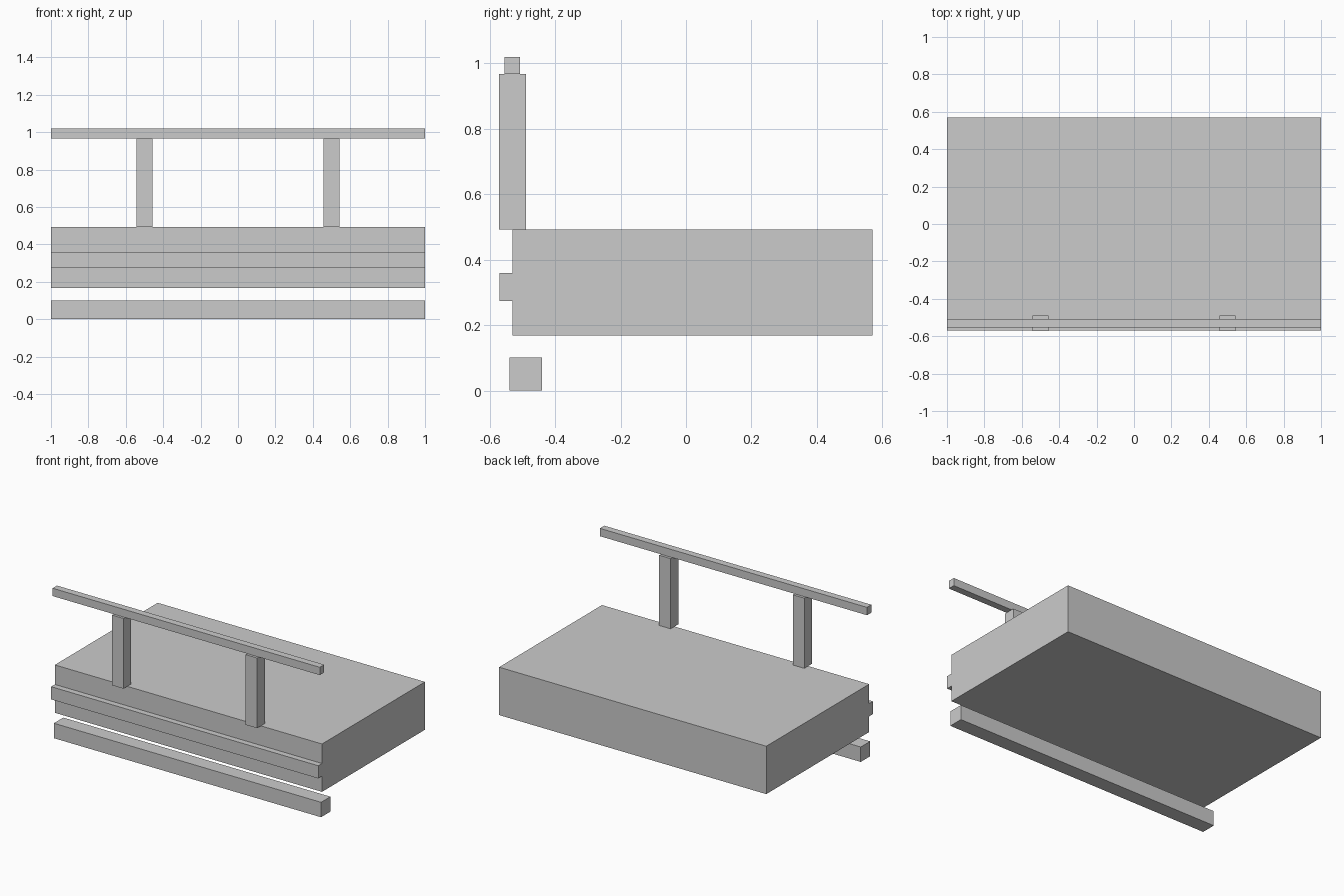
import bpy

if "Cube" in bpy.data.objects:
    bpy.data.objects.remove(bpy.data.objects["Cube"])

grey = bpy.data.materials.new("light grey")
grey.diffuse_color = (0.6, 0.6, 0.6, 1.0)
grey.use_nodes = True
grey.node_tree.nodes["Principled BSDF"].inputs["Base Color"].default_value = grey.diffuse_color


def box(name, x, y, z):
    """Box from (min, max) ranges on each axis."""
    bpy.ops.mesh.primitive_cube_add(size=1)
    ob = bpy.context.object
    ob.name = name
    ob.location = [(a + b) / 2 for a, b in (x, y, z)]
    ob.scale = [b - a for a, b in (x, y, z)]
    bpy.ops.object.transform_apply(location=True, rotation=False, scale=True)
    ob.data.materials.append(grey)
    return ob


full = (-1.0, 1.0)

# Main platform slab
box("platform", full, (-0.53, 0.57), (0.168, 0.492))
# Beam set half into the front face
box("front_beam", full, (-0.57, -0.49), (0.274, 0.36))
# Separate low beam under the front edge
box("lower_beam", full, (-0.54, -0.44), (0.0, 0.101))
# Railing: two posts and the handrail
for side, cx in (("left", -0.5), ("right", 0.5)):
    box(side + "_post", (cx - 0.043, cx + 0.043), (-0.571, -0.489), (0.492, 0.967))
box("handrail", full, (-0.554, -0.507), (0.967, 1.02))
